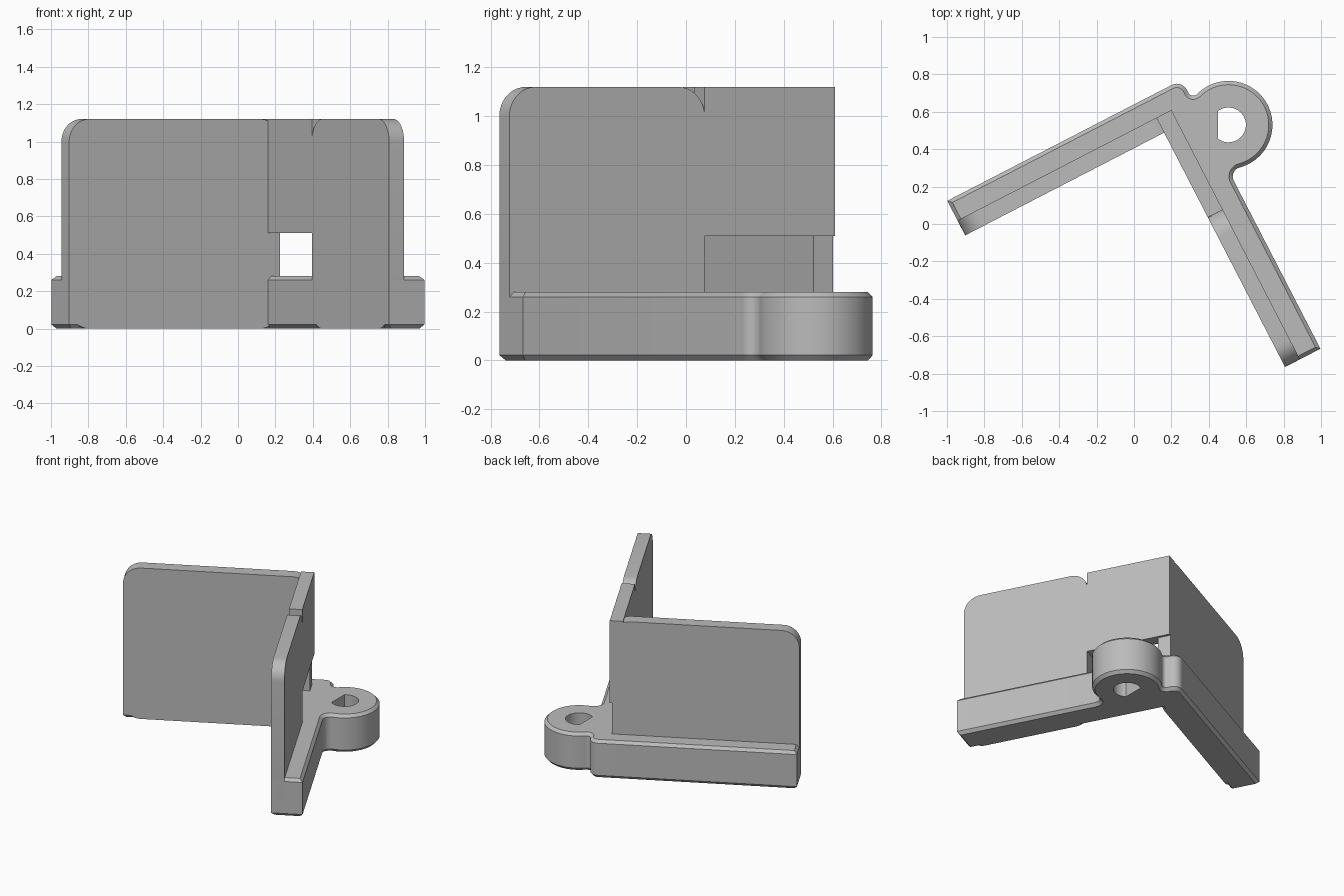
import bpy
import bmesh
import math
from mathutils import Vector

if "Cube" in bpy.data.objects:
    bpy.data.objects.remove(bpy.data.objects["Cube"])

TURN = math.radians(27.3)          # the whole bracket is turned about z
IN_X, IN_Y = 0.367, 0.36           # inner faces of the two arms
OUT_X, OUT_Y = 0.58, 0.568         # outer faces of the two arms
END_X, END_Y = -0.83, -1.05        # free ends of the two arms
WALL = 0.09
TOP, BASE_TOP = 1.12, 0.28
EYE, EYE_R = Vector((0.692, 0.239)), 0.235

grey = bpy.data.materials.new("plain_grey")
grey.use_nodes = True
colour = (0.5, 0.5, 0.5, 1)
grey.diffuse_color = colour
grey.node_tree.nodes["Principled BSDF"].inputs["Base Color"].default_value = colour


def arc(centre, r, a0, a1, n):
    """Points on an arc, angles in radians."""
    return [Vector((centre[0] + r * math.cos(a0 + (a1 - a0) * i / n),
                    centre[1] + r * math.sin(a0 + (a1 - a0) * i / n)))
            for i in range(n + 1)]


def finish(bm, name):
    bmesh.ops.recalc_face_normals(bm, faces=bm.faces)
    mesh = bpy.data.meshes.new(name)
    bm.to_mesh(mesh)
    bm.free()
    mesh.materials.append(grey)
    ob = bpy.data.objects.new(name, mesh)
    bpy.context.collection.objects.link(ob)
    ob.rotation_euler.z = TURN
    bpy.ops.object.select_all(action='DESELECT')
    ob.select_set(True)
    bpy.context.view_layer.objects.active = ob
    bpy.ops.object.shade_smooth_by_angle(angle=math.radians(25))
    return ob


def shrink(pts, d):
    """Move an anticlockwise outline inwards by d with mitred corners."""
    out = []
    for i, p in enumerate(pts):
        a = (p - pts[i - 1]).normalized()
        b = (pts[(i + 1) % len(pts)] - p).normalized()
        na, nb = Vector((-a.y, a.x)), Vector((-b.y, b.x))
        out.append(p + (na + nb) * d / (1 + na.dot(nb)))
    return out


def add_ring(bm, pts, z):
    verts = [bm.verts.new((p.x, p.y, z)) for p in pts]
    return [(v, verts[(i + 1) % len(verts)]) for i, v in enumerate(verts)]


def skin(bm, rings):
    for low, high in zip(rings, rings[1:]):
        for (a, b), (c, d) in zip(low, high):
            bm.faces.new((a, b, d, c))


def cap(bm, rings):
    edges = [bm.edges.get(pair) for ring in rings for pair in ring]
    bmesh.ops.triangle_fill(bm, use_beauty=True, use_dissolve=False, edges=edges)


# Base: two arms and a round eye, chamfered along the top and bottom rims
def fillet(r, side):
    """Concave blend between the outer arm face and the eye."""
    dx = OUT_X + r - EYE.x
    dy = side * math.sqrt((EYE_R + r) ** 2 - dx ** 2)
    return EYE + Vector((dx, dy)), math.atan2(dy, dx)


low_c, low_a = fillet(0.05, -1)
high_c, high_a = fillet(0.03, 1)
outline = [Vector((END_X, IN_Y)), Vector((IN_X, IN_Y)),
           Vector((IN_X, END_Y)), Vector((OUT_X, END_Y))]
outline += arc(low_c, 0.05, math.pi, low_a + math.pi, 10)
outline += arc(EYE, EYE_R, low_a, high_a, 56)[1:]
outline += arc(high_c, 0.03, high_a - math.pi, -math.pi, 10)[1:]
outline += arc((OUT_X - 0.06, OUT_Y - 0.06), 0.06, 0, math.pi / 2, 10)
outline.append(Vector((END_X, OUT_Y)))
# the outline runs anticlockwise once the inner corner is walked first
flat = math.pi - math.acos(0.055 / 0.093)
hole = arc(EYE, 0.093, -flat - TURN, flat - TURN, 32)

bm = bmesh.new()
rim = shrink(outline, 0.02)
outer = [add_ring(bm, pts, z) for pts, z in
         ((rim, 0), (outline, 0.022), (outline, BASE_TOP - 0.02), (rim, BASE_TOP))]
inner = [add_ring(bm, hole, z) for z in (0, BASE_TOP)]
skin(bm, outer)
skin(bm, inner)
cap(bm, (outer[0], inner[0]))
cap(bm, (outer[-1], inner[-1]))
finish(bm, "base_with_eye")


# Upright panels with rounded corners
def panel(name, start, end, place, r=0.12):
    pts = []
    for i, (x, z) in enumerate(((end - r, TOP - r), (start + r, TOP - r),
                                (start + r, r), (end - r, r))):
        pts += arc((x, z), r, i * math.pi / 2, (i + 1) * math.pi / 2, 12)
    bm = bmesh.new()
    sides = [[bm.verts.new(place(p.x, t, p.y)) for p in pts] for t in (0, WALL)]
    for side in sides:
        bm.faces.new(side)
    for i in range(len(pts)):
        bm.faces.new((sides[0][i - 1], sides[0][i], sides[1][i], sides[1][i - 1]))
    finish(bm, name)


panel("left_arm_panel", END_X, 0.44, lambda s, t, z: (s, IN_Y + t, z))
panel("right_arm_panel", END_Y, -0.15, lambda s, t, z: (IN_X + t, s, z))

# Square corner block bridging the window between the panels
bm = bmesh.new()
bmesh.ops.create_cube(bm, size=1)
for v in bm.verts:
    v.co = (IN_X + WALL * (v.co.x + 0.5),
            -0.15 + (IN_Y + WALL + 0.15) * (v.co.y + 0.5),
            0.51 + (TOP - 0.51) * (v.co.z + 0.5))
finish(bm, "corner_block")
